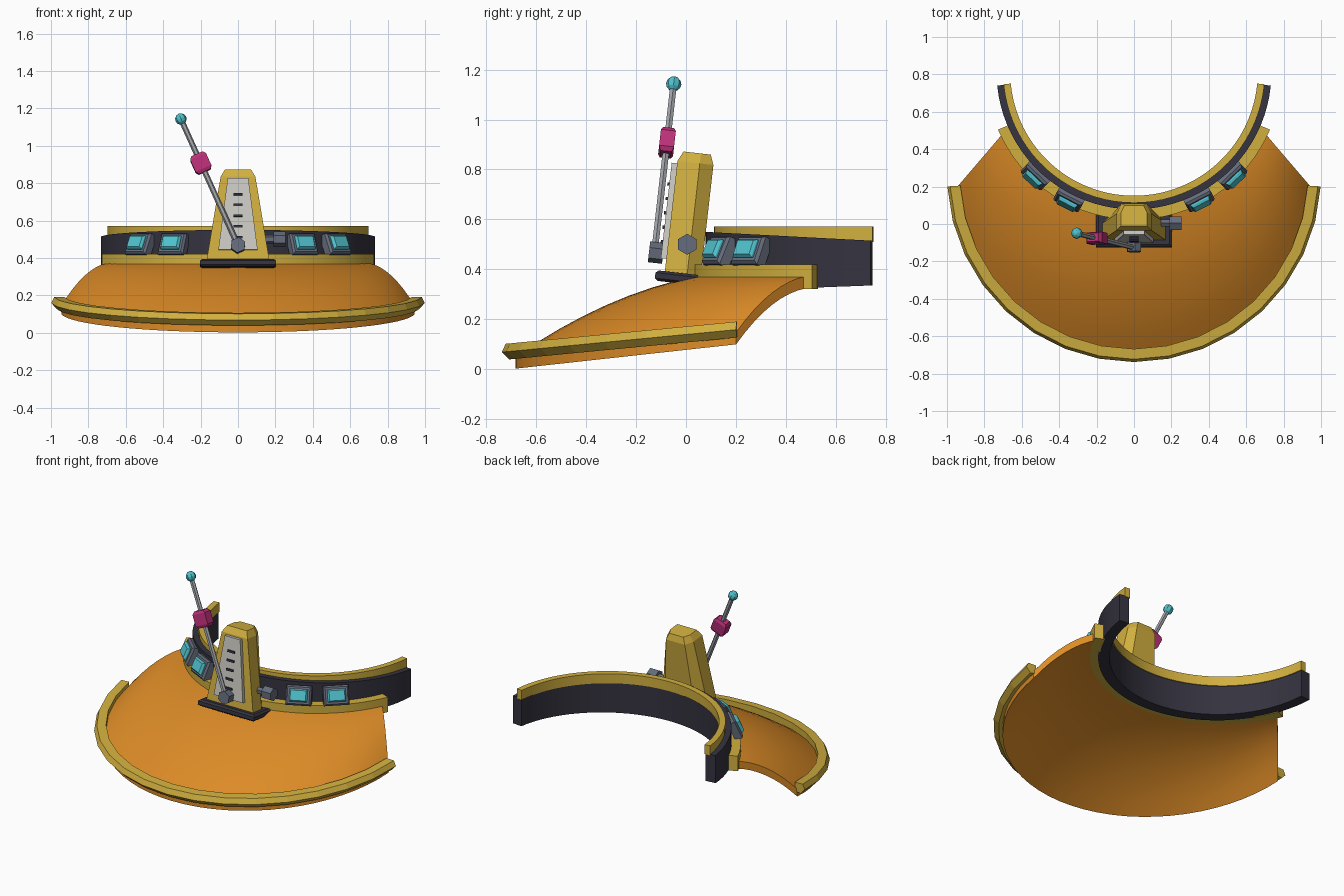
import bpy
import bmesh
from math import sin, cos, radians, pi
from mathutils import Matrix, Vector

if "Cube" in bpy.data.objects:
    bpy.data.objects.remove(bpy.data.objects["Cube"])


def material(name, rgb):
    m = bpy.data.materials.new(name)
    m.use_nodes = True
    color = (*rgb, 1)
    m.diffuse_color = color
    m.node_tree.nodes["Principled BSDF"].inputs["Base Color"].default_value = color
    return m


gold = material("gold", (.64, .43, .05))
orange = material("orange", (.72, .26, .02))
dark = material("dark slate", (.035, .033, .05))
teal = material("teal", (.08, .55, .62))
pink = material("pink", (.5, .03, .19))
grey = material("steel grey", (.13, .15, .2))
silver = material("silver", (.36, .37, .4))
ivory = material("ivory", (.6, .59, .55))


def finish(name, bm, mat, matrix=None, smooth=False):
    if matrix is not None:
        bm.transform(matrix)
    bmesh.ops.recalc_face_normals(bm, faces=bm.faces)
    mesh = bpy.data.meshes.new(name)
    bm.to_mesh(mesh)
    bm.free()
    mesh.materials.append(mat)
    obj = bpy.data.objects.new(name, mesh)
    bpy.context.collection.objects.link(obj)
    if smooth:
        bpy.ops.object.select_all(action='DESELECT')
        obj.select_set(True)
        bpy.context.view_layer.objects.active = obj
        bpy.ops.object.shade_smooth_by_angle(angle=radians(30))
    return obj


def loft(name, rings, mat, matrix=None, smooth=False):
    """Closed solid through a series of matching rings of points."""
    bm = bmesh.new()
    rows = [[bm.verts.new(p) for p in ring] for ring in rings]
    for a, b in zip(rows, rows[1:]):
        for i in range(len(a)):
            j = (i + 1) % len(a)
            bm.faces.new((a[i], a[j], b[j], b[i]))
    bm.faces.new(rows[0])
    bm.faces.new(rows[-1])
    return finish(name, bm, mat, matrix, smooth)


def arc_sweep(name, cy, profile, end, steps, mat, smooth=True):
    """Sweep (radius, front height, slope along y) points around (0, cy)."""
    front = cy - max(p[0] for p in profile)
    rings = []
    for k in range(steps + 1):
        a = radians(end) * (2 * k / steps - 1)
        ring = []
        for r, z, slope in profile:
            y = cy - r * cos(a)
            ring.append((r * sin(a), y, z + slope * (y - front)))
        rings.append(ring)
    return loft(name, rings, mat, smooth=smooth)


def rect(w, d, z, y=0):
    return [(-w, y - d, z), (w, y - d, z), (w, y + d, z), (-w, y + d, z)]


def polygon(r, z, n=6):
    return [(r * cos(2 * pi * i / n), r * sin(2 * pi * i / n), z) for i in range(n)]


def prism(name, r, z0, z1, mat, matrix):
    return loft(name, [polygon(r, z0), polygon(r, z1)], mat, matrix)


def rot(deg, axis):
    return Matrix.Rotation(radians(deg), 4, axis)


def move(x, y, z):
    return Matrix.Translation((x, y, z))


# Collar: dark band, gold top rim and gold lower strip
NECK = .813
arc_sweep("collar_band", NECK, [(.735, .31, .038), (.735, .55, -.053),
          (.668, .55, -.053), (.668, .31, .038)], 84.3, 40, dark)
arc_sweep("collar_top_rim", NECK, [(.70, .51, 0), (.70, .572, 0),
          (.662, .572, 0), (.662, .51, 0)], 84.6, 40, gold)
arc_sweep("collar_lower_strip", NECK, [(.79, .322, 0), (.79, .42, 0),
          (.725, .42, 0), (.725, .322, 0)], 67, 32, gold)

# Flared bib: slab bulging from the collar down to the outer hem
HEM = .262


def bib_point(t, s, lift):
    a, b = radians(65) * t, radians(86.3) * t
    inner = Vector((.77 * sin(a), NECK - .77 * cos(a), .325))
    y = HEM - .945 * cos(b)
    outer = Vector((.945 * sin(b), y, .002 + .11 * (y + .683)))
    p = inner.lerp(outer, s)
    p.z += .18 * s * (1 - s) + lift
    return p


rows = 8
bib_rings = []
for k in range(33):
    t = k / 16 - 1
    top = [bib_point(t, i / rows, .048) for i in range(rows + 1)]
    under = [bib_point(t, i / rows, 0) for i in range(rows, -1, -1)]
    bib_rings.append(top + under)
loft("bib", bib_rings, orange, smooth=True)

# Gold hem trim
arc_sweep("hem_trim", HEM, [(1.0, .068, .096), (.985, .10, .096), (.93, .10, .096),
          (.93, .045, .096), (.97, .036, .096)], 86.5, 16, gold, smooth=False)

# Buttons on the collar, two on each side
for side, label in ((1, "left"), (-1, "right")):
    for n, angle in enumerate((27, 43.5)):
        a = radians(angle * side)
        place = (move(.768 * sin(a), NECK - .768 * cos(a), .473)
                 @ rot(angle * side, 'Z') @ rot(-24, 'X') @ rot(90, 'X'))
        loft(f"button_frame_{label}_{n}", [rect(.076, .06, -.035), rect(.076, .06, .008),
             rect(.066, .05, .02)], grey, place)
        loft(f"button_{label}_{n}", [rect(.054, .038, .01), rect(.054, .038, .028),
             rect(.046, .03, .04)], teal, place)

# Metronome, leaning back
lean = move(0, -.02, .385) @ rot(-6.5, 'X')


def body_ring(z, w, back, front=-.065, rear=.08):
    return [(-w, front, z), (w, front, z), (w, .025, z),
            (back, rear, z), (-back, rear, z), (-w, .025, z)]


loft("metronome_body", [body_ring(-.005, .168, .11), body_ring(.445, .093, .068),
     body_ring(.485, .07, .05, -.045, .065)], gold, lean)
loft("metronome_base", [rect(.19, .08, -.042, -.01), rect(.203, .092, -.032, -.01),
     rect(.203, .092, -.01, -.01), rect(.19, .08, 0, -.01)], dark, lean)

# Scale plate and its tick marks
loft("scale_plate", [rect(.105, .0125, .05, -.0745), rect(.055, .0125, .435, -.0745)],
     ivory, lean)
for i in range(5):
    z = .11 + .058 * i
    loft(f"scale_tick_{i}", [rect(.025, .006, z, -.089), rect(.025, .006, z + .013, -.089)],
         dark, lean)

# Winding knob on the side
winder = move(0, .005, .5) @ rot(90, 'Y')
prism("winding_stem", .022, .1, .2, grey, winder)
prism("winding_knob", .042, .19, .255, grey, winder)

# Pendulum: pivot, rod, sliding weight and tip
swing = lean @ move(0, -.115, .07) @ rot(-24.2, 'Y')
prism("pendulum_pivot", .042, -.035, .022, grey, swing @ rot(90, 'X'))
prism("pendulum_rod", .015, 0, .73, silver, swing)
loft("pendulum_weight", [rect(.034, .022, .433), rect(.046, .03, .45),
     rect(.046, .03, .52), rect(.034, .022, .537)], pink, swing)
bm = bmesh.new()
bmesh.ops.create_uvsphere(bm, u_segments=8, v_segments=6, radius=.031)
finish("pendulum_tip", bm, teal, swing @ move(0, 0, .745))
